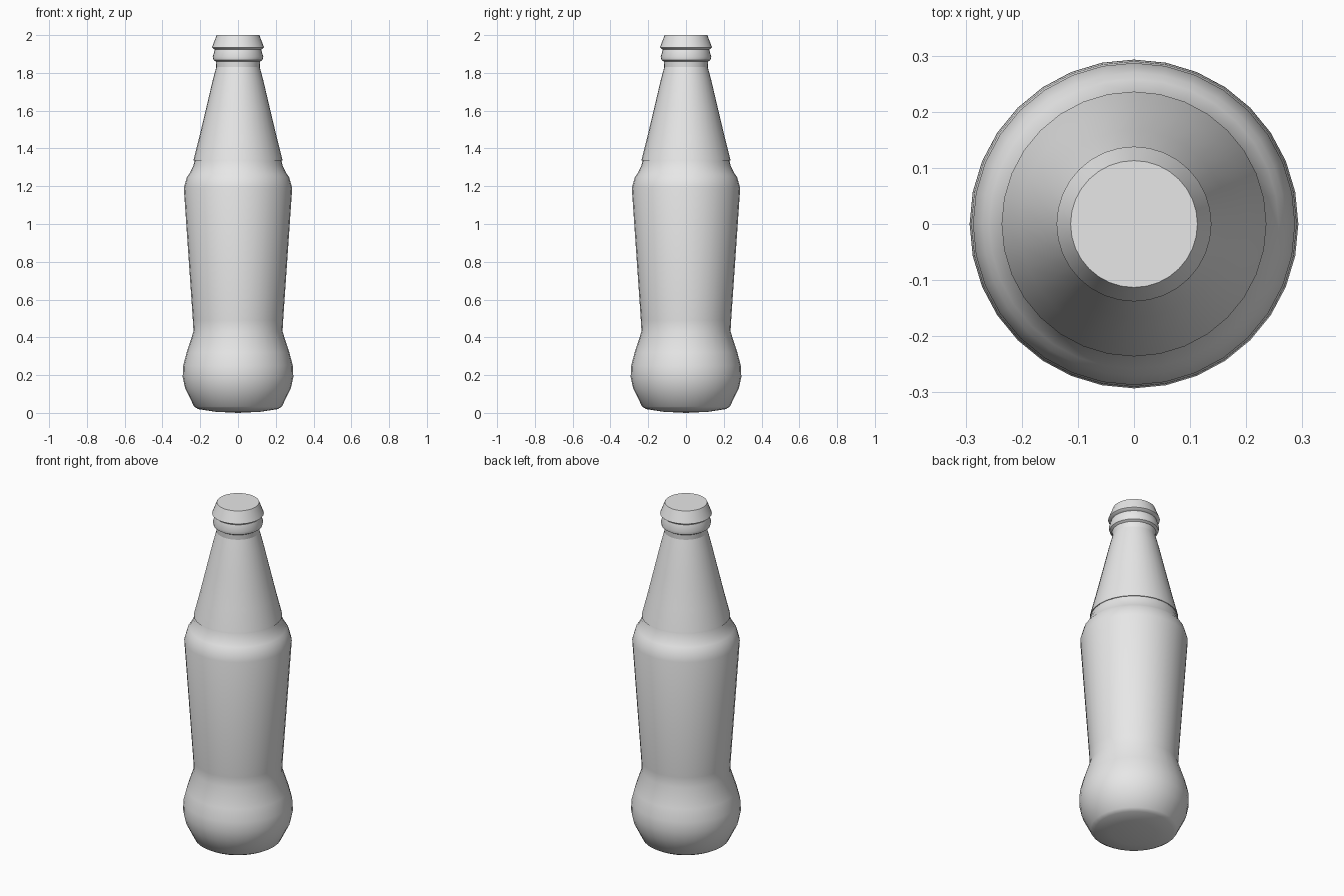
import bpy, bmesh, math

SIDES = 32

cube = bpy.data.objects.get("Cube")
if cube:
    bpy.data.objects.remove(cube, do_unlink=True)

# Single plain grey
grey = bpy.data.materials.new("light_grey")
grey.use_nodes = True
grey.diffuse_color = (0.8, 0.8, 0.8, 1)
grey.node_tree.nodes["Principled BSDF"].inputs["Base Color"].default_value = (0.8, 0.8, 0.8, 1)


def lathe(name, profile, smooth_angle=40):
    """Spin a bottom-to-top (radius, height) profile into a closed part."""
    bm = bmesh.new()
    rings = []
    for r, z in profile:
        if r == 0:
            rings.append([bm.verts.new((0, 0, z))] * SIDES)
        else:
            rings.append([bm.verts.new((r * math.cos(a), r * math.sin(a), z))
                          for a in (math.tau * i / SIDES for i in range(SIDES))])
    for low, high in zip(rings, rings[1:]):
        for i in range(SIDES):
            j = (i + 1) % SIDES
            corners = dict.fromkeys((low[i], low[j], high[j], high[i]))
            bm.faces.new(list(corners))
    bmesh.ops.recalc_face_normals(bm, faces=bm.faces)
    mesh = bpy.data.meshes.new(name)
    bm.to_mesh(mesh)
    bm.free()
    mesh.materials.append(grey)
    obj = bpy.data.objects.new(name, mesh)
    bpy.context.collection.objects.link(obj)
    bpy.ops.object.select_all(action="DESELECT")
    obj.select_set(True)
    bpy.context.view_layer.objects.active = obj
    bpy.ops.object.shade_smooth_by_angle(angle=math.radians(smooth_angle))
    return obj


# Bulging foot, tapered waist and shoulder
lathe("bottle_body", [
    (0, 0), (0.12, 0.006), (0.21, 0.02), (0.232, 0.033), (0.28, 0.13),
    (0.293, 0.19), (0.29, 0.25), (0.272, 0.32), (0.236, 0.43),
    (0.239, 0.49), (0.287, 1.19), (0.27, 1.25), (0.258, 1.265),
    (0.236, 1.31), (0.23, 1.34), (0, 1.34)])

# Tapered neck, overhanging the shoulder slightly
lathe("bottle_neck", [
    (0, 1.335), (0.236, 1.335), (0.234, 1.345), (0.205, 1.46),
    (0.167, 1.62), (0.134, 1.76), (0.114, 1.835), (0, 1.835)])

# Rounded collar under the cap
lathe("collar", [
    (0, 1.83), (0.115, 1.83), (0.117, 1.86), (0.13, 1.868),
    (0.134, 1.885), (0.122, 1.925), (0, 1.925)])

# Flared cap
lathe("cap", [
    (0, 1.922), (0.122, 1.922), (0.138, 1.935), (0.113, 2.0), (0, 2.0)])
